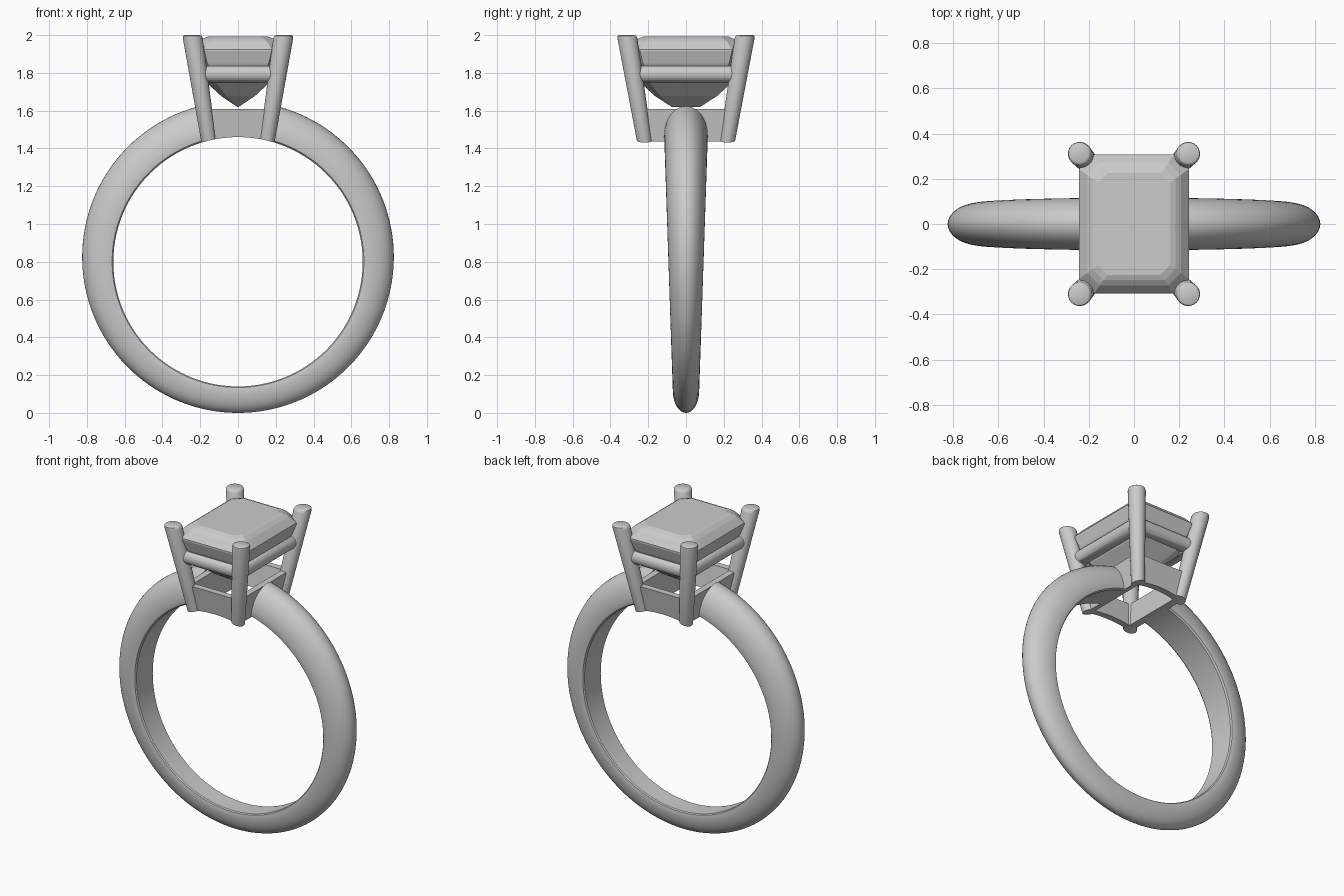
import bpy, bmesh, math
from math import sin, cos, pi, sqrt
from mathutils import Vector

if "Cube" in bpy.data.objects:
    bpy.data.objects.remove(bpy.data.objects["Cube"])


def loft(name, rings, closed=False, smooth=None):
    """Skin a list of equal-length point rings; cap the ends unless closed."""
    bm = bmesh.new()
    vs = [[bm.verts.new(p) for p in r] for r in rings]
    n = len(vs[0])
    pairs = list(zip(vs, vs[1:])) + ([(vs[-1], vs[0])] if closed else [])
    for a, b in pairs:
        for i in range(n):
            j = (i + 1) % n
            bm.faces.new((a[i], a[j], b[j], b[i]))
    if not closed:
        bm.faces.new(vs[0])
        bm.faces.new(vs[-1])
    bmesh.ops.recalc_face_normals(bm, faces=bm.faces[:])
    me = bpy.data.meshes.new(name)
    bm.to_mesh(me)
    bm.free()
    ob = bpy.data.objects.new(name, me)
    bpy.context.collection.objects.link(ob)
    if smooth:
        bpy.ops.object.select_all(action='DESELECT')
        ob.select_set(True)
        bpy.context.view_layer.objects.active = ob
        bpy.ops.object.shade_smooth_by_angle(angle=math.radians(smooth))
    return ob


def disc(x, y, z, r, n=24):
    return [(x + r * cos(2 * pi * i / n), y + r * sin(2 * pi * i / n), z) for i in range(n)]


# Finger hole cylinder, used to trim the underside of the setting
R_IN, Z_IN, R_OUT, Z_OUT = 0.66, 0.80, 0.825, 0.825
cutter = loft("finger_hole_cutter",
              [[(R_IN * cos(2 * pi * i / 128), y, Z_IN + R_IN * sin(2 * pi * i / 128))
                for i in range(128)] for y in (-0.6, 0.6)])
cutter.hide_render = True
cutter.hide_viewport = True


def trim(ob):
    m = ob.modifiers.new("trim", 'BOOLEAN')
    m.operation = 'DIFFERENCE'
    m.solver = 'EXACT'
    m.object = cutter


# Band: D-shaped section swept round the finger, widening upwards, open at the setting
rings = []
START, STEPS = 0.245, 120
for k in range(STEPS + 1):
    a = START + (2 * pi - 2 * START) * k / STEPS      # measured from the top
    d = Vector((sin(a), 0, cos(a)))
    inner = Vector((0, 0, Z_IN)) + d * R_IN
    h = Z_OUT - Z_IN
    reach = h * cos(a) + sqrt(R_OUT ** 2 - (h * sin(a)) ** 2)
    t = reach - R_IN
    w = 0.065 + 0.035 * inner.z
    prof = [(-0.88, 0.0), (-0.97, 0.04)]
    prof += [(-cos(pi * s / 20), 0.14 + 0.86 * sin(pi * s / 20)) for s in range(21)]
    prof += [(0.97, 0.04), (0.88, 0.0)]
    rings.append([inner + d * (t * v) + Vector((0, w * u, 0)) for u, v in prof])
loft("band", rings, smooth=35)


# Prong axis: bottom (0.155, 0.22) at z 1.44, top (0.242, 0.313) at z 2
def axis(z):
    s = (z - 1.44) / 0.56
    return 0.155 + 0.087 * s, 0.22 + 0.093 * s, 0.04 + 0.013 * s


# Four tapered, splayed prongs
for sx, nx in ((-1, "left"), (1, "right")):
    for sy, ny in ((-1, "front"), (1, "back")):
        rings = []
        for z, inset in ((1.38, 0), (1.985, 0), (1.996, 0.004), (2.0, 0.011)):
            x, y, r = axis(z)
            rings.append(disc(sx * x, sy * y, z, r - inset))
        trim(loft(f"{ny}_{nx}_prong", rings, smooth=40))

# Basket: four flat walls joining the prongs, open top and bottom
corners = ((-1, -1), (1, -1), (1, 1), (-1, 1))
rings = []
for sx, sy in corners:
    ring = []
    for z, off in ((1.38, 0.015), (1.61, 0.015), (1.61, -0.025), (1.38, -0.025)):
        x, y, _ = axis(z)
        ring.append((sx * (x + off), sy * (y + off), z))
    rings.append(ring)
trim(loft("basket_walls", rings, closed=True))

# Round rail under the stone, mitred inside the prongs
rings = []
for sx, sy in corners:
    rings.append([(sx * (0.197 + 0.045 * cos(2 * pi * i / 24)),
                   sy * (0.263 + 0.045 * cos(2 * pi * i / 24)),
                   1.795 + 0.045 * sin(2 * pi * i / 24)) for i in range(24)])
loft("stone_rail", rings, closed=True, smooth=40)


# Step-cut stone: stacked cut-corner rectangles (half width, half depth, corner, z)
def octagon(a, b, c, z):
    return [(a, b - c, z), (a - c, b, z), (c - a, b, z), (-a, b - c, z),
            (-a, c - b, z), (c - a, -b, z), (a - c, -b, z), (a, c - b, z)]


steps = ((0.004, 0.075, 0.003, 1.62), (0.09, 0.165, 0.03, 1.678),
         (0.168, 0.243, 0.05, 1.75), (0.222, 0.288, 0.06, 1.85),
         (0.243, 0.308, 0.065, 1.915), (0.243, 0.308, 0.065, 1.925),
         (0.207, 0.272, 0.055, 1.966), (0.183, 0.248, 0.048, 1.983),
         (0.16, 0.225, 0.042, 1.992))
loft("stone", [octagon(*s) for s in steps])
